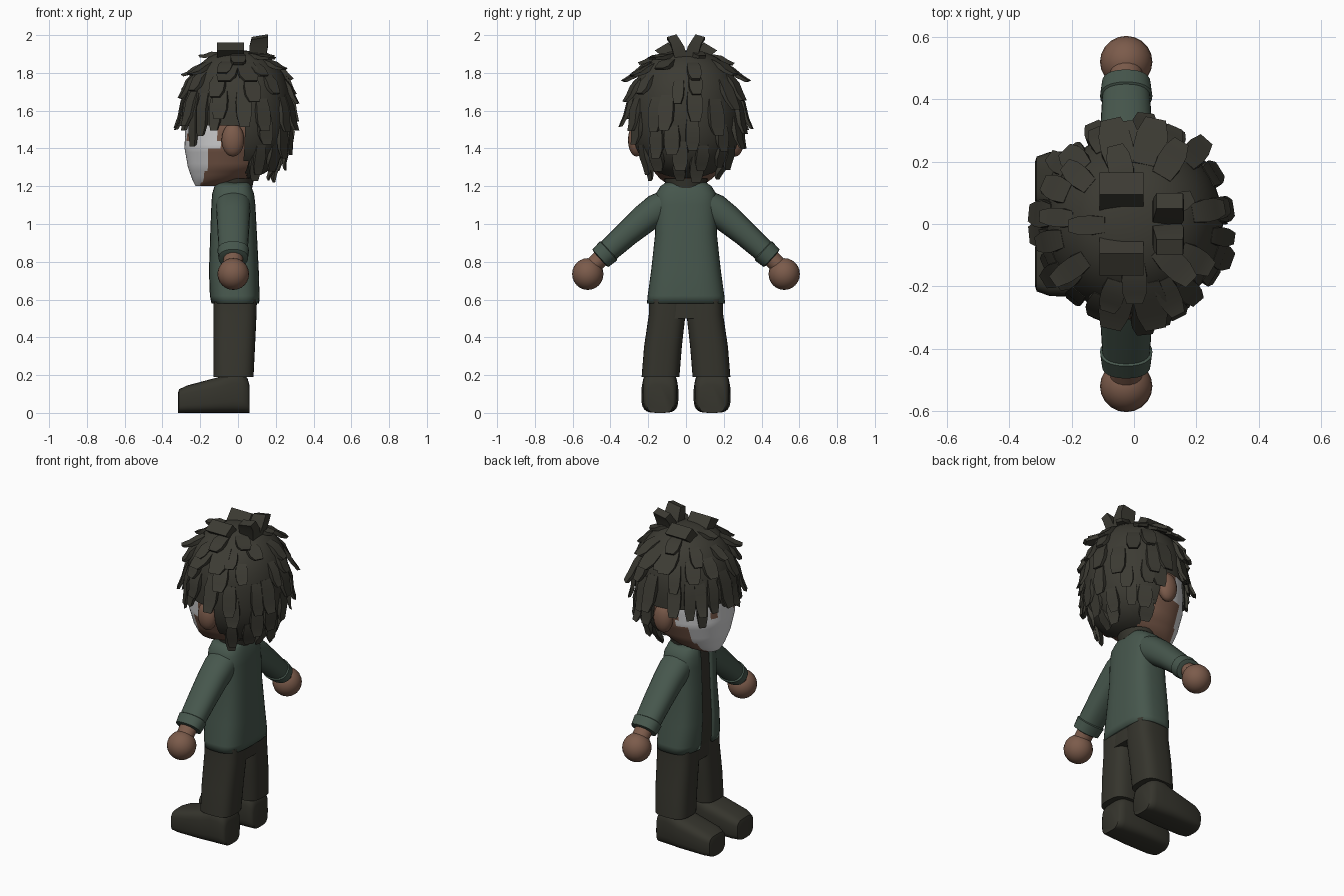
import bpy, bmesh, math, random
from math import sin, cos, pi, radians
from mathutils import Vector as V

random.seed(4)
if "Cube" in bpy.data.objects:
    bpy.data.objects.remove(bpy.data.objects["Cube"])


def material(name, rgb):
    m = bpy.data.materials.new(name)
    m.use_nodes = True
    m.diffuse_color = (*rgb, 1)
    bsdf = m.node_tree.nodes["Principled BSDF"]
    bsdf.inputs["Base Color"].default_value = (*rgb, 1)
    bsdf.inputs["Roughness"].default_value = 0.8
    return m


HAIR = material("dark brown hair", (.045, .043, .033))
CLOTH = material("charcoal cloth", (.036, .035, .026))
GREEN = material("muted green", (.062, .095, .074))
SKIN = material("brown skin", (.2, .105, .07))
WHITE = material("mask white", (.65, .65, .66))


def power(a, p):
    return math.copysign(abs(a) ** (2 / p), a)


def add_loft(bm, rings, n, p=2, turn=0, caps=True):
    """Skin a row of superellipse rings, each (centre, u, v)."""
    loops = []
    for c, u, v in rings:
        angles = [turn + 2 * pi * i / n for i in range(n)]
        loops.append([bm.verts.new(V(c) + V(u) * power(cos(a), p) + V(v) * power(sin(a), p))
                      for a in angles])
    for a, b in zip(loops, loops[1:]):
        for i in range(n):
            j = (i + 1) % n
            bm.faces.new((a[i], a[j], b[j], b[i]))
    if caps:
        bm.faces.new(loops[0])
        bm.faces.new(loops[-1])


def finish(name, bm, mats, angle=40):
    bmesh.ops.recalc_face_normals(bm, faces=bm.faces)
    me = bpy.data.meshes.new(name)
    bm.to_mesh(me)
    bm.free()
    for m in mats:
        me.materials.append(m)
    ob = bpy.data.objects.new(name, me)
    bpy.context.collection.objects.link(ob)
    bpy.ops.object.select_all(action='DESELECT')
    ob.select_set(True)
    bpy.context.view_layer.objects.active = ob
    bpy.ops.object.shade_smooth_by_angle(angle=radians(angle))
    return ob


def loft(name, rings, mat, n=24, p=2):
    bm = bmesh.new()
    add_loft(bm, rings, n, p)
    return finish(name, bm, [mat])


def ball(name, centre, size, mat):
    bm = bmesh.new()
    bmesh.ops.create_uvsphere(bm, u_segments=20, v_segments=12, radius=1)
    for v in bm.verts:
        v.co = V(centre) + v.co * V(size)
    return finish(name, bm, [mat])


def level(z, x0, x1, half, y=0):
    """Horizontal ring spanning x0..x1 and y +- half."""
    return ((x0 + x1) / 2, y, z), ((x1 - x0) / 2, 0, 0), (0, half, 0)


def sample(table, z):
    for a, b in zip(table, table[1:]):
        if z <= b[0]:
            t = (z - a[0]) / (b[0] - a[0])
            return [i + (j - i) * t for i, j in zip(a, b)]
    return table[-1]


# Head with the painted mask and eye holes
HEAD = [(1.2, -.225, -.1, .07), (1.23, -.24, .03, .13), (1.3, -.265, .15, .19),
        (1.4, -.283, .2, .235), (1.5, -.28, .22, .25), (1.6, -.27, .22, .25), (1.8, -.16, .16, .18)]
bm = bmesh.new()
add_loft(bm, [level(*sample(HEAD, 1.2 + .02 * i)) for i in range(31)], 64, 2.1)
for f in bm.faces:
    c = f.calc_center_median()
    edge = -.1 if c.z > 1.4 else -.155 if c.z > 1.32 else -.2 + (c.z - 1.2) * .37
    eye = abs(abs(c.y) - .09) < .024 and abs(c.z - 1.465) < .017
    f.material_index = int(c.x < edge and not eye)
finish("head", bm, [SKIN, WHITE])
loft("neck", [level(1.14, -.09, .06, .075), level(1.28, -.09, .06, .075)], SKIN)


# Hair cap
def scalp(az, tilt, lift=0):
    up = math.copysign(abs(cos(tilt)) ** .85, cos(tilt))
    out = abs(sin(tilt)) ** .85
    return V((cos(az) * out * (.285 + lift), sin(az) * out * (.295 + lift), 1.58 + up * (.34 + lift)))


bm = bmesh.new()
cap = []
for i in range(25):
    tilt = radians(3 + 7.25 * i)
    q = scalp(0, tilt)
    cap.append(((0, 0, q.z), (q.x, 0, 0), (0, scalp(pi / 2, tilt).y, 0)))
add_loft(bm, cap, 48)
low = [f for f in bm.faces if f.calc_center_median().x < .04 and f.calc_center_median().z < 1.55]
bmesh.ops.delete(bm, geom=low, context='FACES')
finish("hair_cap", bm, [HAIR], 60)

# Hair locks: flat, blunt strips lifting away from the scalp
locks = bmesh.new()


def lock(az, start, end, width, lift):
    side = V((-sin(az), cos(az), 0))
    rings = []
    for t, rise, w in ((0, -.015, .8), (.4, .006, 1), (.75, lift * .45, .95), (1, lift, .62)):
        tilt = radians(start + (end - start) * t)
        c = scalp(az, tilt, rise)
        out = (c - V((0, 0, 1.58))).normalized()
        rings.append((c, side * width * w, out * .021 * (1.1 - .5 * t)))
    add_loft(locks, rings, 4, 2, pi / 4)


for start, count in ((18, 5), (38, 9), (57, 12), (75, 14), (93, 15), (112, 13), (130, 9)):
    for i in range(count):
        az = 2 * pi * (i + random.uniform(.2, .8)) / count
        first = start + random.uniform(-5, 5)
        last = first + random.uniform(20, 27)
        if cos(az) < .2:
            if first > 84:
                continue
            last = min(last, 99)
        lock(az, first, last, random.uniform(.042, .062), random.uniform(.025, .06))
# Fringe, side flaps and crown tufts
for s in (-1, 1):
    for turn, end in ((9, 97), (23, 100), (36, 113), (50, 104), (66, 100)):
        lock(pi + s * radians(turn), 74, end, .045, .03)
    for turn in (78, 103):
        lock(s * radians(turn), 38, 68, .075, .065)
    add_loft(locks, [((.1, s * .02, 1.86), (.06, 0, 0), (0, .05, 0)),
                     ((.11, s * .045, 1.94), (.07, 0, .01), (0, .05, s * .01)),
                     ((.115, s * .075, 1.99), (.06, 0, .01), (0, .035, -s * .01))], 4, 2, pi / 4)
    add_loft(locks, [((-.04, s * .06, 1.87), (.1, 0, 0), (0, .06, 0)),
                     ((-.04, s * .13, 1.94), (.1, 0, 0), (0, .05, -s * .03))], 4, 2, pi / 4)
finish("hair_locks", locks, [HAIR], 35)

# Open jacket over a dark shirt
JACKET = [(.58, -.142, .112, .207), (.62, -.15, .114, .203), (.75, -.155, .11, .185),
          (.95, -.148, .1, .163), (1.1, -.142, .092, .165), (1.16, -.138, .085, .16),
          (1.2, -.125, .07, .135), (1.225, -.11, .06, .1)]
bm = bmesh.new()
add_loft(bm, [level(*r) for r in JACKET], 40, 3, caps=False)
front = [f for f in bm.faces if f.calc_center_median().x < -.08 and abs(f.calc_center_median().y) < .04]
bmesh.ops.delete(bm, geom=front, context='FACES')
jacket = finish("jacket", bm, [GREEN])
shell = jacket.modifiers.new("thickness", 'SOLIDIFY')
shell.thickness = .014
shell.offset = -1
loft("shirt", [level(z, a + .018, b - .018, h - .018) for z, a, b, h in JACKET], CLOTH, 40, 3)
loft("collar", [level(1.19, -.115, .075, .105), level(1.24, -.12, .085, .115),
                level(1.235, -.1, .065, .095), level(1.2, -.09, .055, .085)], CLOTH)

# Hips
loft("hips", [level(.5, -.125, .095, .19), level(.64, -.125, .095, .185)], CLOTH, 32, 3)


def along_arm(s, y, z, r, rx):
    return (-.025, s * y, z), (rx, 0, 0), (0, s * .67 * r, .74 * r)


# Mirrored limbs
for s, side in ((1, "right"), (-1, "left")):
    loft(side + "_sleeve", [along_arm(s, .08, 1.12, .075, .09), along_arm(s, .14, 1.085, .085, .092),
                            along_arm(s, .21, 1.035, .078, .088), along_arm(s, .31, .95, .068, .083),
                            along_arm(s, .42, .85, .06, .076)], GREEN, 24, 2.3)
    loft(side + "_cuff", [along_arm(s, .405, .862, .058, .074), along_arm(s, .41, .858, .068, .084),
                          along_arm(s, .453, .819, .063, .078), along_arm(s, .456, .816, .05, .062)],
         GREEN, 24, 2.3)
    loft(side + "_wrist", [along_arm(s, .43, .84, .046, .052), along_arm(s, .5, .77, .046, .052)], SKIN)
    ball(side + "_hand", (-.025, s * .52, .735), (.084, .083, .084), SKIN)
    ball(side + "_ear", (-.027, s * .262, 1.445), (.06, .045, .088), SKIN)
    loft(side + "_trouser_leg", [level(.19, -.13, .082, .1, s * .135), level(.35, -.13, .09, .1, s * .122),
                                 level(.52, -.13, .098, .097, s * .1), level(.6, -.13, .1, .095, s * .1)],
         CLOTH, 32, 3)
    # Shoe, tapering up from toe to ankle
    shoe = [(-.318, .105, .06), (-.312, .125, .078), (-.27, .145, .093), (-.1, .19, .098),
            (-.03, .22, .094), (.02, .215, .09), (.05, .185, .083), (.06, .15, .07)]
    loft(side + "_shoe", [((x, s * .138, h / 2), (0, w, 0), (0, 0, h / 2)) for x, h, w in shoe],
         CLOTH, 28, 3.6)
